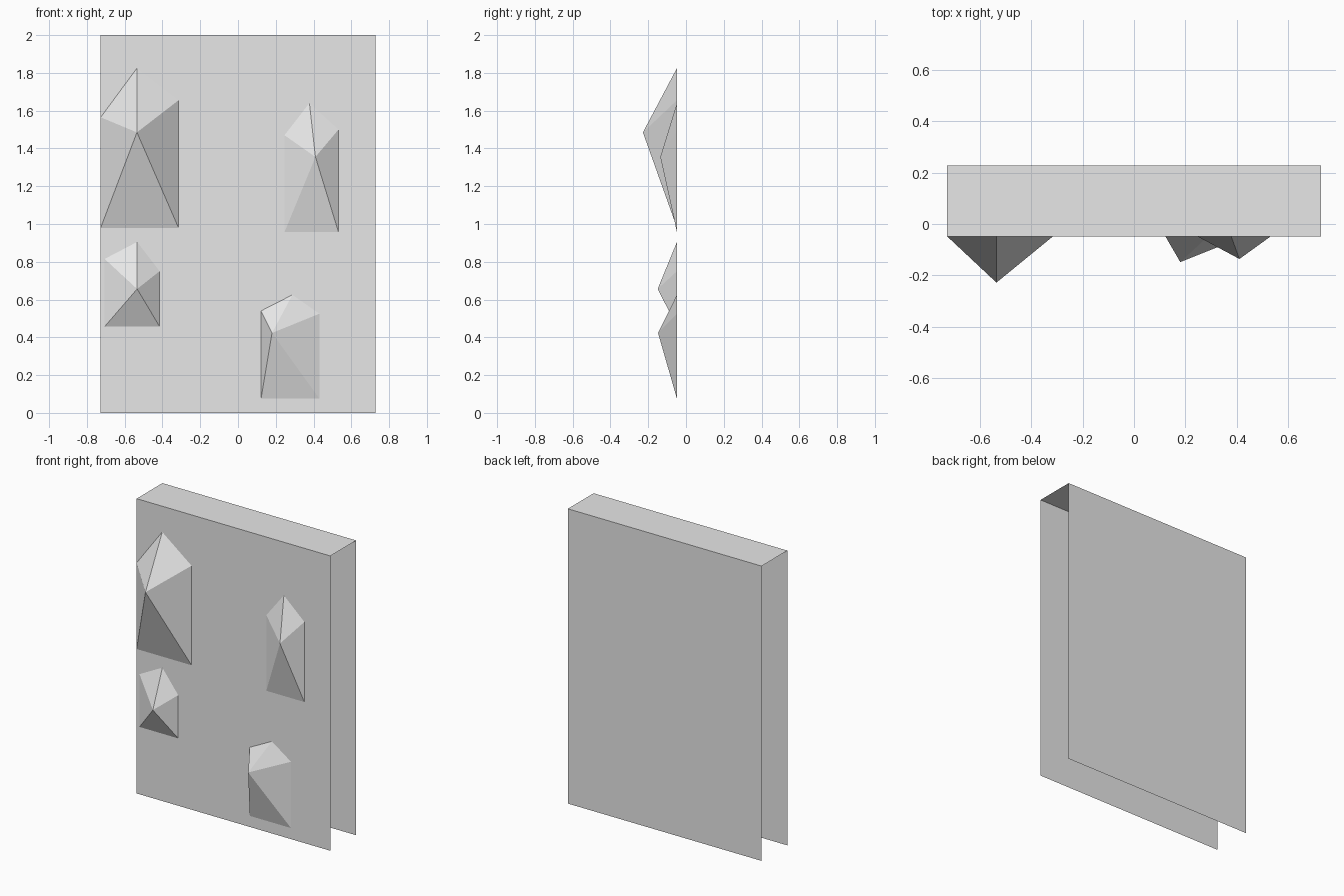
import bpy
import bmesh

cube = bpy.data.objects.get("Cube")
if cube:
    bpy.data.objects.remove(cube, do_unlink=True)

stone = bpy.data.materials.new("plain_grey")
stone.use_nodes = True
GREY = (0.8, 0.8, 0.8, 1)
stone.diffuse_color = GREY
stone.node_tree.nodes["Principled BSDF"].inputs["Base Color"].default_value = GREY

HALF_W, HEIGHT = 0.727, 2.0
FRONT, BACK = -0.048, 0.228


def finish(name, bm):
    mesh = bpy.data.meshes.new(name)
    bm.to_mesh(mesh)
    bm.free()
    mesh.materials.append(stone)
    obj = bpy.data.objects.new(name, mesh)
    bpy.context.collection.objects.link(obj)
    return obj


def folded_wall():
    """Thin sheet folded over the top; ends and underside stay open."""
    bm = bmesh.new()
    profile = [(FRONT, 0), (FRONT, HEIGHT), (BACK, HEIGHT), (BACK, 0)]
    rows = [[bm.verts.new((x, y, z)) for x in (-HALF_W, HALF_W)] for y, z in profile]
    for (a, b), (c, d) in zip(rows, rows[1:]):
        bm.faces.new((a, b, d, c))
    finish("wall_panel", bm)


def hold(name, left, right, bottom, left_top, right_top, peak, apex):
    """House-shaped outline on the wall rising to one point."""
    bm = bmesh.new()
    outline = [(left, bottom), (right, bottom), (right, right_top), peak, (left, left_top)]
    ring = [bm.verts.new((x, FRONT, z)) for x, z in outline]
    tip = bm.verts.new(apex)
    for a, b in zip(ring, ring[1:] + ring[:1]):
        bm.faces.new((a, b, tip))
    finish(name, bm)


folded_wall()

# Faceted climbing holds on the front
hold("upper_right_hold", -0.727, -0.315, 0.98, 1.565, 1.655, (-0.535, 1.825), (-0.535, -0.228, 1.485))
hold("upper_left_hold", 0.246, 0.532, 0.957, 1.47, 1.50, (0.378, 1.64), (0.41, -0.136, 1.355))
hold("lower_right_hold", -0.706, -0.415, 0.457, 0.815, 0.75, (-0.534, 0.905), (-0.534, -0.15, 0.656))
hold("lower_left_hold", 0.122, 0.431, 0.075, 0.54, 0.525, (0.288, 0.625), (0.18, -0.148, 0.423))
